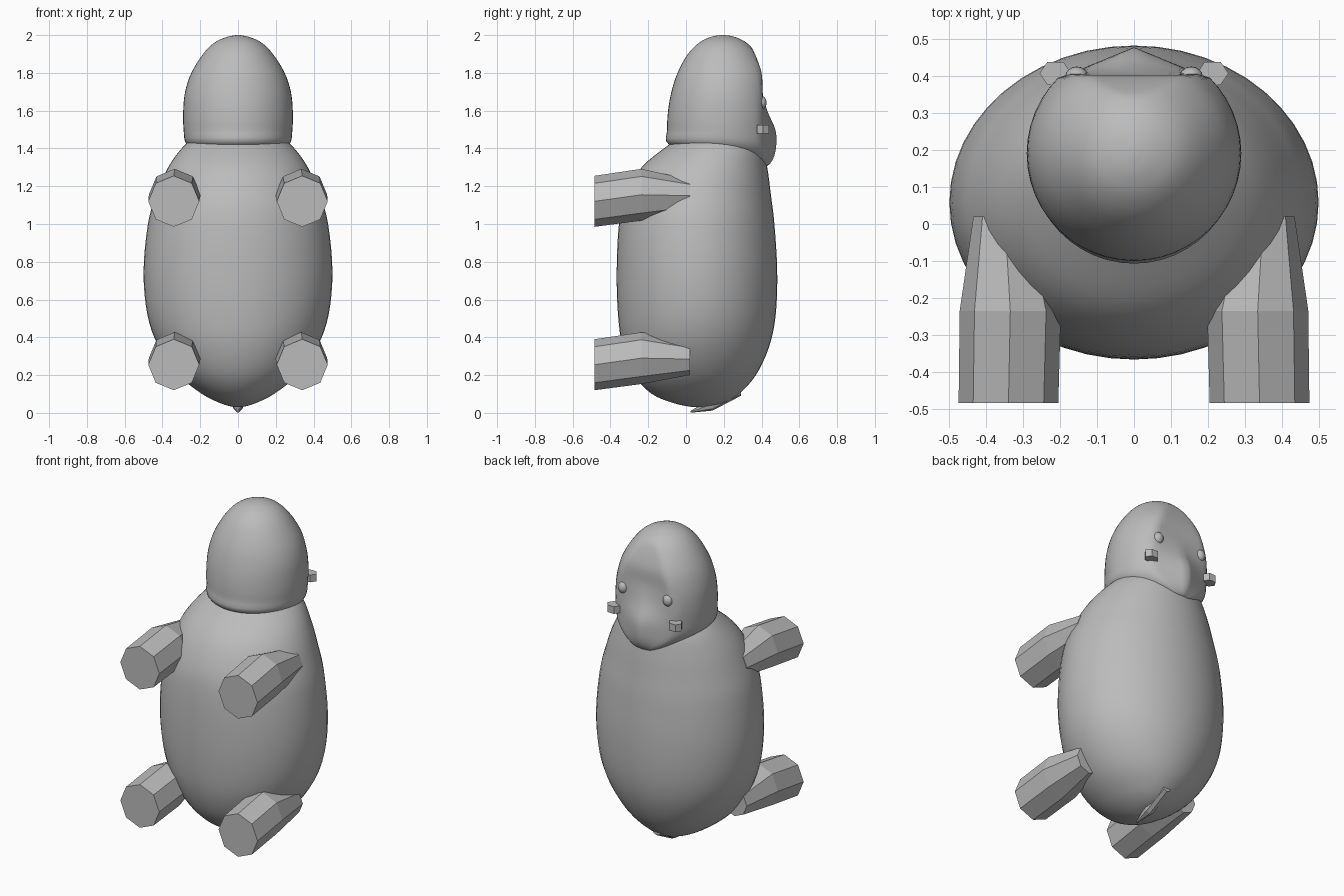
import bpy, bmesh, math
from mathutils import Vector

if "Cube" in bpy.data.objects:
    bpy.data.objects.remove(bpy.data.objects["Cube"])

grey = bpy.data.materials.new("warm grey")
grey.diffuse_color = (0.5, 0.5, 0.5, 1)
grey.use_nodes = True
grey.node_tree.nodes["Principled BSDF"].inputs["Base Color"].default_value = grey.diffuse_color


def make(name, bm, smooth=False):
    bmesh.ops.recalc_face_normals(bm, faces=bm.faces)
    me = bpy.data.meshes.new(name)
    bm.to_mesh(me)
    bm.free()
    me.materials.append(grey)
    if smooth:
        me.shade_smooth()
    ob = bpy.data.objects.new(name, me)
    bpy.context.collection.objects.link(ob)
    return ob


def loft(name, rings, smooth=False):
    """Skin a list of equal-length point rings and cap both ends."""
    bm = bmesh.new()
    rows = [[bm.verts.new(p) for p in r] for r in rings]
    n = len(rows[0])
    for a, b in zip(rows, rows[1:]):
        for i in range(n):
            j = (i + 1) % n
            bm.faces.new((a[i], a[j], b[j], b[i]))
    bm.faces.new(rows[0])
    bm.faces.new(rows[-1])
    return make(name, bm, smooth)


def refine(rows, steps=4):
    """Catmull-Rom interpolation between profile rows."""
    rows = [Vector(r) for r in rows]
    out = []
    for i in range(len(rows) - 1):
        p0, p1, p2 = rows[max(i - 1, 0)], rows[i], rows[i + 1]
        p3 = rows[min(i + 2, len(rows) - 1)]
        for k in range(steps):
            t = k / steps
            out.append(0.5 * (2 * p1 + (p2 - p0) * t + (2 * p0 - 5 * p1 + 4 * p2 - p3) * t * t
                              + (3 * p1 - p0 - 3 * p2 + p3) * t ** 3))
    return out + [rows[-1]]


def oval(z, rx, y0, y1, n=48):
    return [(rx * math.sin(2 * math.pi * i / n),
             (y0 + y1) / 2 + (y1 - y0) / 2 * math.cos(2 * math.pi * i / n), z) for i in range(n)]


# Body: rows of height, half width, lowest y, highest y
body = [(0.03, 0.02, 0.04, 0.08), (0.05, 0.09, -0.06, 0.19), (0.1, 0.19, -0.18, 0.28),
        (0.2, 0.315, -0.275, 0.37), (0.35, 0.42, -0.335, 0.44), (0.52, 0.48, -0.36, 0.475),
        (0.75, 0.5, -0.367, 0.483), (1.0, 0.477, -0.355, 0.468), (1.15, 0.435, -0.32, 0.45),
        (1.3, 0.37, -0.235, 0.43), (1.42, 0.28, -0.09, 0.4), (1.52, 0.15, 0.05, 0.3)]
loft("body", [oval(*r) for r in refine(body)], True)

# Head: height, half width, lowest y, highest y, face plane y, muzzle bulge
head = [(1.305, 0.05, 0.36, 0.43, 0.405, 0.02), (1.32, 0.1, 0.28, 0.45, 0.405, 0.04),
        (1.36, 0.19, 0.1, 0.47, 0.405, 0.062), (1.42, 0.272, -0.09, 0.48, 0.405, 0.073),
        (1.5, 0.288, -0.1, 0.48, 0.405, 0.068), (1.6, 0.29, -0.095, 0.48, 0.405, 0.025),
        (1.7, 0.28, -0.077, 0.465, 0.405, 0.0), (1.8, 0.247, -0.045, 0.44, 0.4, 0.0),
        (1.9, 0.185, 0.01, 0.38, 0.365, 0.0), (1.96, 0.125, 0.07, 0.32, 0.33, 0.0),
        (1.99, 0.06, 0.13, 0.26, 0.3, 0.0), (2.0, 0.01, 0.18, 0.21, 0.3, 0.0)]
rings = []
for z, rx, y0, y1, flat, bulge in refine(head):
    rings.append([(x, min(y, flat + bulge * max(0, 1 - abs(x) / 0.18)), z)
                  for x, y, z in oval(z, rx, y0, y1)])
loft("head", rings, True)


def octagon(x, y, z, r):
    return [(x + r * math.sin(i * math.pi / 4), y, z + r * math.cos(i * math.pi / 4)) for i in range(8)]


for side, s in (("right", 1), ("left", -1)):
    # Legs: bent eight-sided tubes
    for pair, z in (("front", 1.12), ("back", 0.255)):
        loft(f"{pair}_leg_{side}", [octagon(s * 0.34, -0.485, z, 0.135),
                                    octagon(s * 0.335, -0.235, z + 0.035, 0.137),
                                    octagon(s * 0.35, 0.02, z + 0.03, 0.085)])
    # Eyes
    bm = bmesh.new()
    bmesh.ops.create_uvsphere(bm, u_segments=16, v_segments=10, radius=0.031)
    bmesh.ops.scale(bm, vec=(1, 0.85, 1.15), verts=bm.verts)
    bmesh.ops.translate(bm, vec=(s * 0.155, 0.4, 1.642), verts=bm.verts)
    make(f"eye_{side}", bm, True)
    # Ears: small flat six-sided stubs
    loft(f"ear_{side}", [[(s * 0.213 + 0.043 * math.cos(i * math.pi / 3),
                           0.408 + 0.036 * math.sin(i * math.pi / 3), z) for i in range(6)]
                         for z in (1.48, 1.525)])

# Tail: tapered spike lying under the rump
loft("tail", [octagon(0, 0.29, 0.12, 0.03), octagon(0, 0.14, 0.046, 0.034), octagon(0, 0.025, 0.006, 0.005)])
